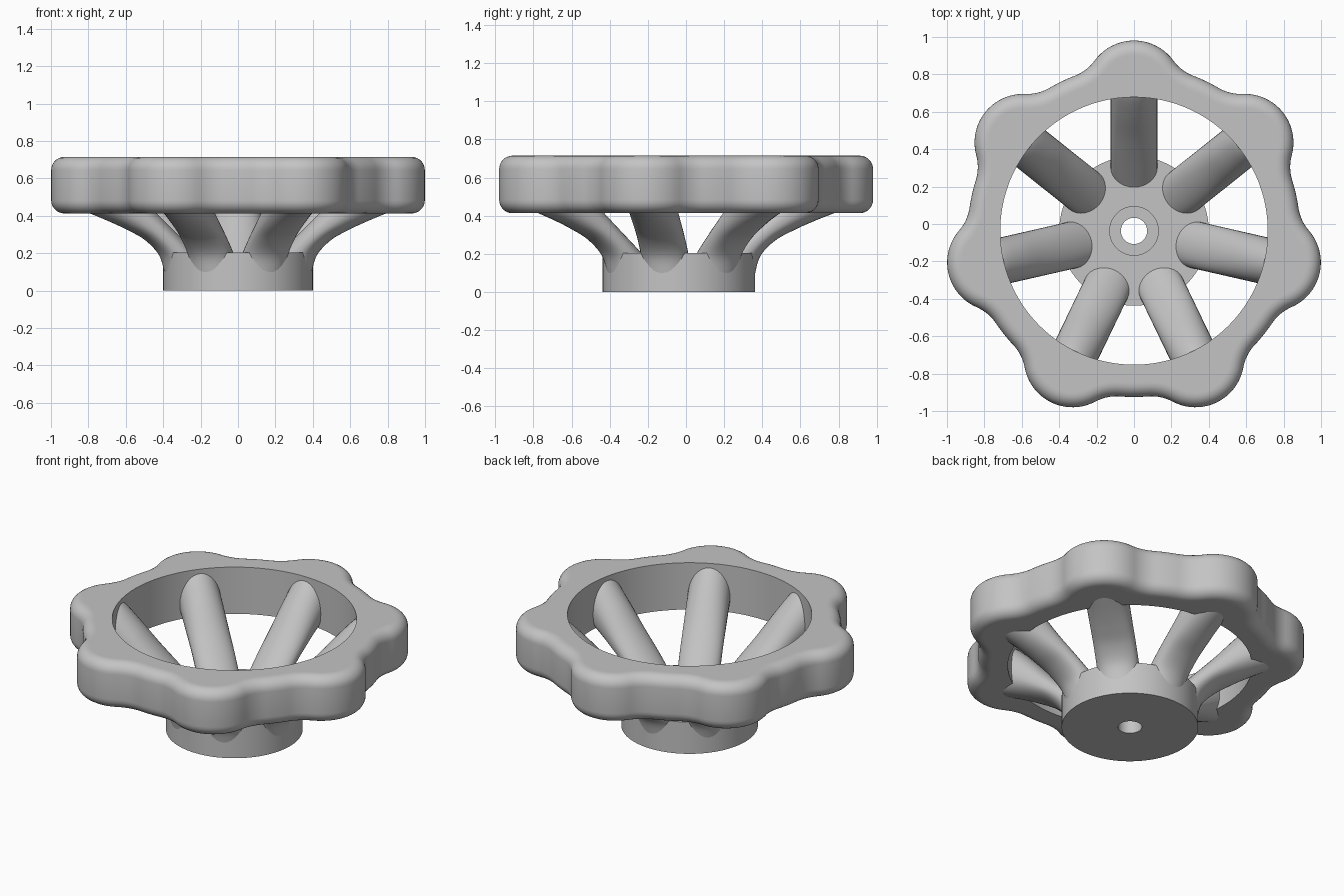
import bpy, bmesh
from math import sin, cos, pi, atan2, acos, hypot
from mathutils import Vector

if "Cube" in bpy.data.objects:
    bpy.data.objects.remove(bpy.data.objects["Cube"])

LOBES = 7
CENTRE_Y = -0.037
RIM_IN, RIM_LOW, RIM_HIGH, ROUND = 0.715, 0.413, 0.715, 0.07
LOBE_R, LOBE_D, BASE_R, FILLET = 0.26, 0.758, 0.888, 0.24

metal = bpy.data.materials.new("grey_metal")
metal.use_nodes = True
grey = (0.55, 0.55, 0.55, 1)
metal.diffuse_color = grey
metal.node_tree.nodes["Principled BSDF"].inputs["Base Color"].default_value = grey


def add_object(name, mesh, angle=0.0):
    ob = bpy.data.objects.new(name, mesh)
    bpy.context.collection.objects.link(ob)
    ob.location.y = CENTRE_Y
    ob.rotation_euler.z = angle
    return ob


def loft(name, rings, closed):
    """Skin a list of equal-length rings; close into a loop or cap the ends."""
    bm = bmesh.new()
    loops = [[bm.verts.new(p) for p in ring] for ring in rings]
    pairs = list(zip(loops, loops[1:]))
    if closed:
        pairs.append((loops[-1], loops[0]))
    else:
        bm.faces.new(loops[0])
        bm.faces.new(loops[-1])
    for a, b in pairs:
        for i in range(len(a)):
            j = (i + 1) % len(a)
            bm.faces.new((a[i], a[j], b[j], b[i]))
    bmesh.ops.recalc_face_normals(bm, faces=bm.faces)
    mesh = bpy.data.meshes.new(name)
    bm.to_mesh(mesh)
    bm.free()
    mesh.materials.append(metal)
    return mesh


def smooth(ob):
    bpy.ops.object.select_all(action='DESELECT')
    ob.select_set(True)
    bpy.context.view_layer.objects.active = ob
    bpy.ops.object.shade_smooth_by_angle(angle=0.6)


def rim_outline(inset):
    """Seven round lobes blended by fillets into a base circle, inset evenly."""
    far, reach = BASE_R + FILLET, LOBE_R + FILLET
    turn = acos((far**2 + LOBE_D**2 - reach**2) / (2 * far * LOBE_D))
    fx, fy = far * cos(turn), far * sin(turn)
    lobe_end = atan2(fy, fx - LOBE_D)
    half = []
    for i in range(11):
        a = lobe_end * i / 10
        r = LOBE_R - inset
        half.append((LOBE_D + r * cos(a), r * sin(a)))
    for i in range(1, 9):
        a = pi + lobe_end + (turn - lobe_end) * i / 8
        r = FILLET + inset
        half.append((fx + r * cos(a), fy + r * sin(a)))
    for i in range(1, 5):
        a = turn + (pi / LOBES - turn) * i / 4
        half.append(((BASE_R - inset) * cos(a), (BASE_R - inset) * sin(a)))
    sector = [(x, -y) for x, y in half[-2:0:-1]] + half
    points = []
    for k in range(LOBES):
        t = pi / 2 + k * 2 * pi / LOBES
        points += [(x * cos(t) - y * sin(t), x * sin(t) + y * cos(t)) for x, y in sector]
    return points


# Lobed rim with rounded outer edges and a sharp bore
profile = [(ROUND + 0.01, RIM_HIGH)]
for i in range(8):
    a = pi / 2 * i / 7
    profile.append((ROUND * (1 - sin(a)), RIM_HIGH - ROUND * (1 - cos(a))))
profile += [(o, RIM_LOW + RIM_HIGH - z) for o, z in reversed(profile)]
rings = [[(x, y, z) for x, y in rim_outline(o)] for o, z in profile]
for z in (RIM_LOW, RIM_HIGH):
    rings.append([(x / hypot(x, y) * RIM_IN, y / hypot(x, y) * RIM_IN, z)
                  for x, y in rim_outline(0)])
smooth(add_object("lobed_rim", loft("lobed_rim", rings, True)))

# Round hub with a shallow counterbored through hole
hub = [(0.07, 0), (0.4, 0), (0.4, 0.205), (0.13, 0.205), (0.13, 0.16), (0.07, 0.16)]
rings = [[(r * cos(2 * pi * i / 96), r * sin(2 * pi * i / 96), z) for i in range(96)]
         for r, z in hub]
smooth(add_object("hub", loft("hub", rings, True)))

# Spokes flare in depth toward the rim: underside (r, z) then upper side (r, z)
path = [Vector(p) for p in (
    (0.385, 0.02, 0.13, 0.08), (0.398, 0.09, 0.18, 0.155), (0.428, 0.19, 0.25, 0.22),
    (0.505, 0.27, 0.37, 0.335), (0.605, 0.325, 0.49, 0.455), (0.705, 0.37, 0.61, 0.585),
    (0.805, 0.41, 0.72, 0.69), (0.88, 0.44, 0.78, 0.7))]
ext = [2 * path[0] - path[1]] + path + [2 * path[-1] - path[-2]]
samples = []
for p0, p1, p2, p3 in zip(ext, ext[1:], ext[2:], ext[3:]):
    for i in range(6):
        t = i / 6
        samples.append(0.5 * (2 * p1 + (p2 - p0) * t + (2 * p0 - 5 * p1 + 4 * p2 - p3) * t**2
                              + (3 * p1 - p0 - 3 * p2 + p3) * t**3))
samples.append(path[-1])
rings = []
for low_r, low_z, up_r, up_z in samples:
    ring = []
    for k in range(32):
        a = 2 * pi * k / 32
        # the underside is a little squarer than the upper side
        s = sin(a) if k <= 16 else -abs(sin(a)) ** 0.75
        ring.append((((1 - s) * low_r + (1 + s) * up_r) / 2, 0.125 * cos(a),
                     ((1 - s) * low_z + (1 + s) * up_z) / 2))
    rings.append(ring)
spoke = loft("spoke", rings, False)
for k in range(LOBES):
    ob = add_object(f"spoke_{k + 1}", spoke, pi / 2 + k * 2 * pi / LOBES)
    if k == 0:
        smooth(ob)
